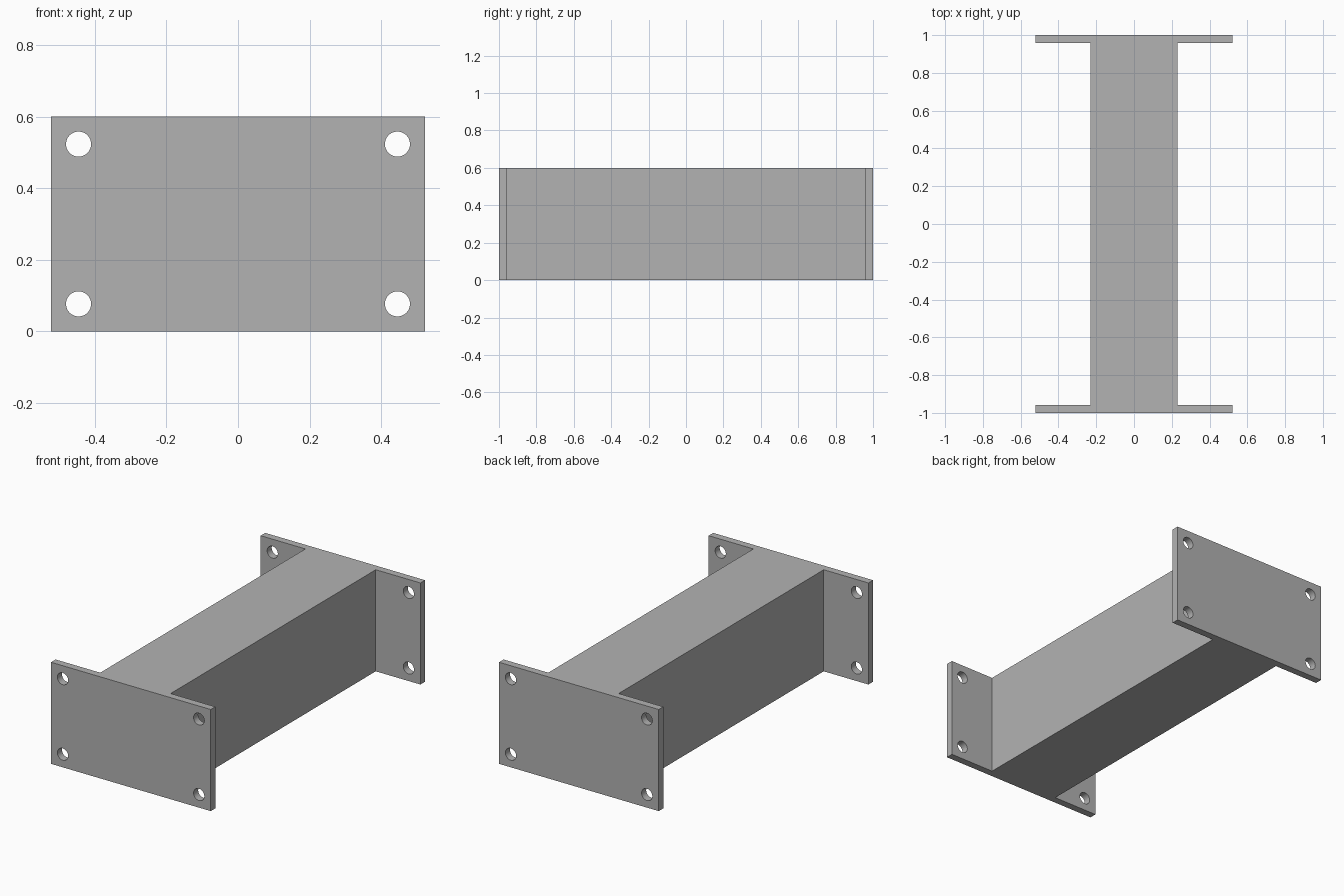
import bpy
import bmesh
from mathutils import Matrix

default_cube = bpy.data.objects.get("Cube")
if default_cube:
    bpy.data.objects.remove(default_cube, do_unlink=True)

HALF_LENGTH, HEIGHT = 1.0, 0.6
PLATE_HALF_WIDTH, PLATE_THICKNESS = 0.522, 0.043
BEAM_HALF_WIDTH = 0.23
HOLE_X, HOLE_INSET, HOLE_RADIUS = 0.445, 0.077, 0.035

grey = bpy.data.materials.new("plain grey")
grey.use_nodes = True
colour = (0.448, 0.448, 0.448, 1.0)
grey.diffuse_color = colour
grey.node_tree.nodes["Principled BSDF"].inputs["Base Color"].default_value = colour


def add_object(name, bm):
    bmesh.ops.recalc_face_normals(bm, faces=bm.faces[:])
    mesh = bpy.data.meshes.new(name)
    bm.to_mesh(mesh)
    bm.free()
    mesh.materials.append(grey)
    obj = bpy.data.objects.new(name, mesh)
    bpy.context.collection.objects.link(obj)
    return obj


# Beam with both end plates: one I-shaped outline raised to full height
inner = HALF_LENGTH - PLATE_THICKNESS
quarter = [(PLATE_HALF_WIDTH, HALF_LENGTH), (PLATE_HALF_WIDTH, inner), (BEAM_HALF_WIDTH, inner)]
right_half = quarter + [(x, -y) for x, y in reversed(quarter)]
outline = right_half + [(-x, y) for x, y in reversed(right_half)]

bm = bmesh.new()
base = bm.faces.new([bm.verts.new((x, y, 0)) for x, y in outline])
raised = bmesh.ops.extrude_face_region(bm, geom=[base])["geom"]
bmesh.ops.translate(bm, vec=(0, 0, HEIGHT),
                    verts=[v for v in raised if isinstance(v, bmesh.types.BMVert)])
bracket = add_object("flanged_beam", bm)

# Bolt holes: four rods running through both plates
bm = bmesh.new()
for x in (-HOLE_X, HOLE_X):
    for z in (HOLE_INSET, HEIGHT - HOLE_INSET):
        place = Matrix.Translation((x, 0, z)) @ Matrix.Rotation(1.5707963, 4, "X")
        bmesh.ops.create_cone(bm, cap_ends=True, segments=48, radius1=HOLE_RADIUS,
                              radius2=HOLE_RADIUS, depth=2.2, matrix=place)
cutter = add_object("bolt_hole_cutter", bm)
cutter.hide_render = True

drill = bracket.modifiers.new("bolt holes", "BOOLEAN")
drill.operation = "DIFFERENCE"
drill.solver = "EXACT"
drill.object = cutter

bpy.ops.object.select_all(action="DESELECT")
bracket.select_set(True)
bpy.context.view_layer.objects.active = bracket
bpy.ops.object.modifier_apply(modifier=drill.name)
bpy.data.objects.remove(cutter, do_unlink=True)

# Rounded hole walls, crisp plate edges
bpy.ops.object.shade_smooth_by_angle(angle=0.5)
